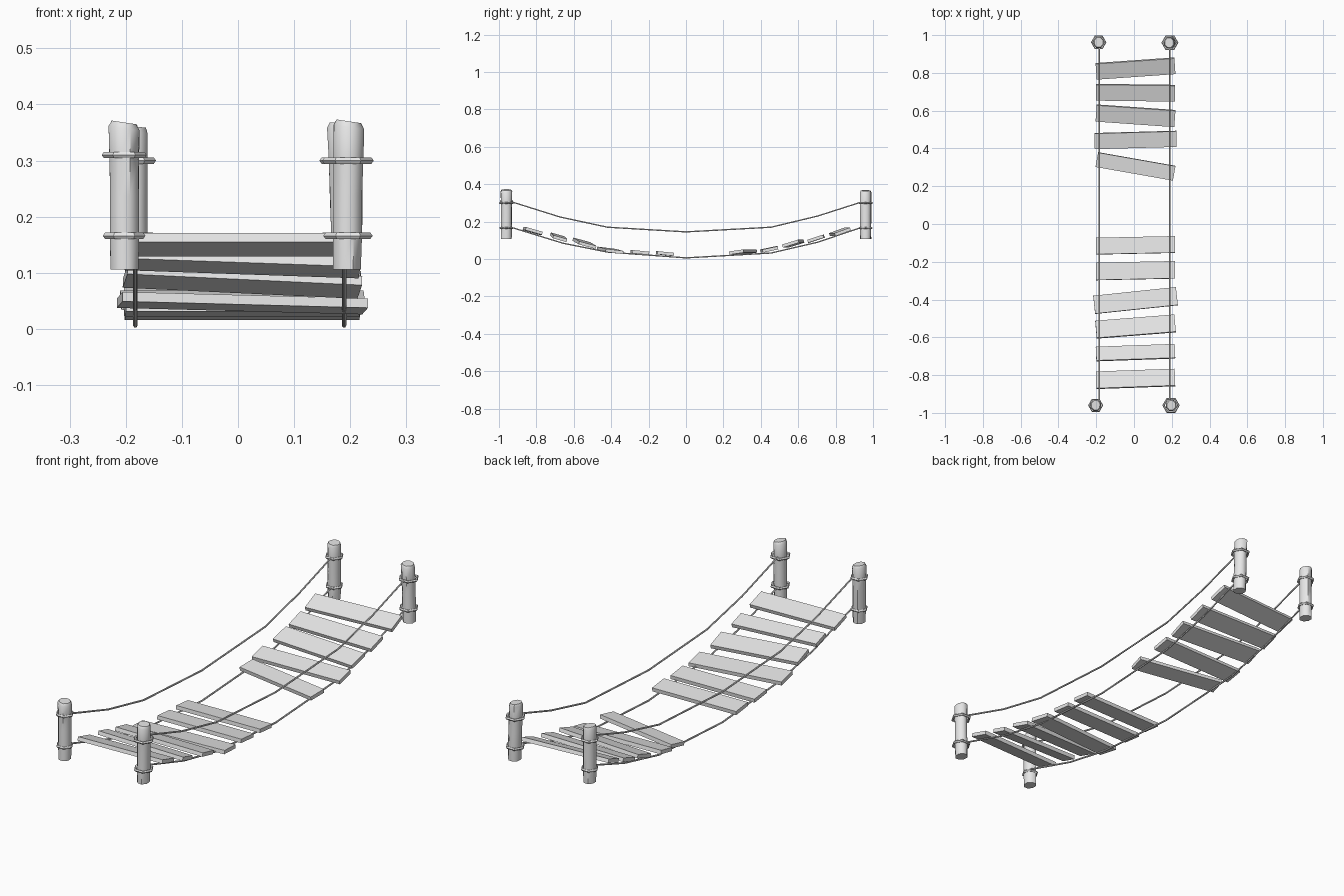
import bpy, bmesh, random
from math import radians, sin, cos, tau
from mathutils import Matrix, Euler, Vector

random.seed(4)
cube = bpy.data.objects.get("Cube")
if cube:
    bpy.data.objects.remove(cube, do_unlink=True)

# One plain grey for the whole model
grey = bpy.data.materials.new("weathered_grey")
grey.use_nodes = True
grey.diffuse_color = (0.8, 0.8, 0.8, 1)
grey.node_tree.nodes["Principled BSDF"].inputs["Base Color"].default_value = (0.8, 0.8, 0.8, 1)


def add_mesh(name, bm):
    bmesh.ops.recalc_face_normals(bm, faces=bm.faces)
    mesh = bpy.data.meshes.new(name)
    bm.to_mesh(mesh)
    bm.free()
    mesh.materials.append(grey)
    obj = bpy.data.objects.new(name, mesh)
    bpy.context.collection.objects.link(obj)
    return obj


def smooth(obj, angle):
    bpy.ops.object.select_all(action="DESELECT")
    obj.select_set(True)
    bpy.context.view_layer.objects.active = obj
    bpy.ops.object.shade_smooth_by_angle(angle=radians(angle))


def loft(bm, rings, closed):
    """Skin a list of vertex rings, either capped or joined end to end."""
    n = len(rings[0])
    pairs = list(zip(rings, rings[1:]))
    if closed:
        pairs.append((rings[-1], rings[0]))
    else:
        bm.faces.new(rings[0])
        bm.faces.new(rings[-1])
    for a, b in pairs:
        for i in range(n):
            j = (i + 1) % n
            bm.faces.new((a[i], a[j], b[j], b[i]))


# Rough-hewn post: slightly uneven, slanted and chamfered top
def post(name, x, y, top, lean, slant):
    bm = bmesh.new()
    rings = []
    profile = [(0, 0.027), (0.25, 0.028), (0.5, 0.0275), (0.75, 0.028), (0.96, 0.029), (1, 0.024)]
    for t, r in profile:
        ring = []
        for i in range(8):
            a = tau * (i + 0.5) / 8
            rr = r * random.uniform(0.96, 1.04)
            px, py = rr * cos(a), rr * 1.12 * sin(a)
            z = 0.106 + (top - 0.106) * t + slant * px * (t > 0.9)
            ring.append(bm.verts.new((x + px + lean * (t - 0.5), y + py, z)))
        rings.append(ring)
    loft(bm, rings, False)
    smooth(add_mesh(name, bm), 50)


# Six-sided rope lashing around a post
def lashing(name, x, y, z, radius):
    bm = bmesh.new()
    rings = []
    for i in range(6):
        a = tau * i / 6
        ring = []
        for k in range(5):
            b = tau * k / 5
            r = radius - 0.006 + 0.006 * cos(b)
            ring.append(bm.verts.new((x + r * cos(a), y + r * sin(a), z + 0.006 * sin(b))))
        rings.append(ring)
    loft(bm, rings, True)
    smooth(add_mesh(name, bm), 50)


# name, x, y, top, lean, top slant, upper lashing height, lashing radius
posts = [
    ("front_right", -0.203, -0.960, 0.368, 0.0, -0.15, 0.310, 0.040),
    ("front_left", 0.196, -0.960, 0.370, 0.003, -0.15, 0.300, 0.046),
    ("back_right", -0.187, 0.962, 0.361, 0.0, -0.1, 0.300, 0.041),
    ("back_left", 0.190, 0.960, 0.366, -0.008, -0.1, 0.300, 0.045),
]
for name, x, y, top, lean, slant, ring_z, radius in posts:
    post(name + "_post", x, y, top, lean, slant)
    lashing(name + "_upper_lashing", x, y, ring_z, radius)
    lashing(name + "_lower_lashing", x, y, 0.166, radius - 0.002)


# Sagging ropes, six-sided sweeps along y
def rope(name, x, path):
    bm = bmesh.new()
    rings = []
    for y, z in path:
        rings.append([bm.verts.new((x + 0.004 * cos(tau * k / 6), y, z + 0.004 * sin(tau * k / 6)))
                      for k in range(6)])
    loft(bm, rings, False)
    smooth(add_mesh(name, bm), 50)


hand_path = [(-0.93, 0.305), (-0.675, 0.225), (-0.42, 0.17), (0, 0.145),
             (0.455, 0.17), (0.705, 0.23), (0.93, 0.302)]
deck_path = [(-0.93, 0.168), (-0.66, 0.085), (-0.42, 0.037), (0, 0.006),
             (0.455, 0.032), (0.705, 0.09), (0.93, 0.166)]
for side, x in (("right", -0.183), ("left", 0.189)):
    rope(side + "_hand_rope", x, hand_path)
    rope(side + "_deck_rope", x, deck_path)

# Deck planks: y, z, width, length, pitch, roll, yaw in degrees
planks = [
    (-0.820, 0.150, 0.092, 0.418, -16, 0, 2),
    (-0.681, 0.116, 0.076, 0.418, -16, 2, 2),
    (-0.543, 0.084, 0.094, 0.420, -15, 2.7, 4.5),
    (-0.405, 0.046, 0.096, 0.440, -7, 1.5, 6),
    (-0.247, 0.035, 0.092, 0.418, -6, 0, 1.2),
    (-0.113, 0.029, 0.088, 0.418, -6, 0, 1.2),
    (0.305, 0.037, 0.078, 0.416, 8, 0, -10),
    (0.445, 0.051, 0.084, 0.434, 12, 0, 1.6),
    (0.573, 0.082, 0.090, 0.418, 17, 0, -4),
    (0.695, 0.108, 0.088, 0.418, 18, 0, -0.7),
    (0.823, 0.145, 0.088, 0.418, 20, 0, 4),
]
for n, (y, z, width, length, pitch, roll, yaw) in enumerate(planks, 1):
    bm = bmesh.new()
    bmesh.ops.create_cube(bm, size=1)
    turn = Euler([radians(a) for a in (pitch, roll, yaw)], "XYZ").to_matrix().to_4x4()
    size = Matrix.Diagonal((length, width, 0.017, 1))
    bm.transform(Matrix.Translation(Vector((0.008, y, z))) @ turn @ size)
    add_mesh(f"plank_{n}", bm)
